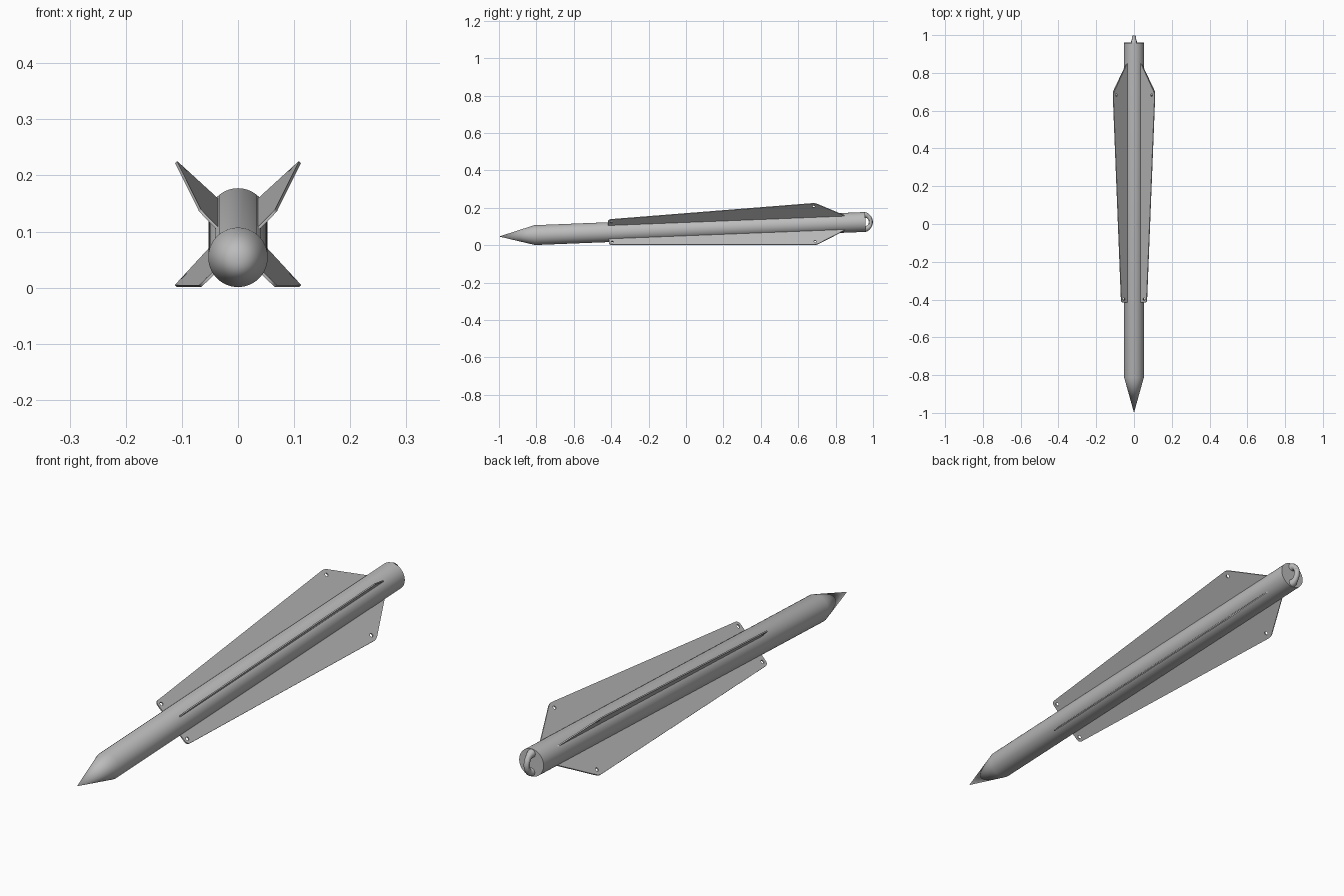
import bpy, bmesh, math
from mathutils import Matrix, Vector

cube = bpy.data.objects.get("Cube")
if cube:
    bpy.data.objects.remove(cube, do_unlink=True)

RADIUS = 0.053
TILT = Matrix.Translation((0, 0, 0.0862)) @ Matrix.Rotation(math.atan(0.0397), 4, 'X')

grey = bpy.data.materials.new("plain_grey")
grey.use_nodes = True
colour = (0.5, 0.5, 0.5, 1)
grey.diffuse_color = colour
grey.node_tree.nodes["Principled BSDF"].inputs["Base Color"].default_value = colour


def add_part(name, mesh, matrix):
    """Link a mesh as a named part, with smooth shading and sharp edges kept."""
    mesh.materials.clear()
    mesh.materials.append(grey)
    obj = bpy.data.objects.new(name, mesh)
    obj.matrix_world = matrix
    bpy.context.collection.objects.link(obj)
    bpy.ops.object.select_all(action='DESELECT')
    obj.select_set(True)
    bpy.context.view_layer.objects.active = obj
    bpy.ops.object.shade_smooth_by_angle(angle=math.radians(30))
    return obj


def curve_mesh(curve):
    """Turn a curve into a welded mesh."""
    helper = bpy.data.objects.new("curve_helper", curve)
    bpy.context.collection.objects.link(helper)
    graph = bpy.context.evaluated_depsgraph_get()
    mesh = bpy.data.meshes.new_from_object(helper.evaluated_get(graph))
    bpy.data.objects.remove(helper, do_unlink=True)
    bm = bmesh.new()
    bm.from_mesh(mesh)
    bmesh.ops.remove_doubles(bm, verts=bm.verts, dist=1e-5)
    bmesh.ops.recalc_face_normals(bm, faces=bm.faces)
    bm.to_mesh(mesh)
    bm.free()
    return mesh


def add_spline(curve, points, closed, radii=None):
    spline = curve.splines.new('POLY')
    spline.points.add(len(points) - 1)
    for i, p in enumerate(points):
        spline.points[i].co = (*p, 1)
        if radii:
            spline.points[i].radius = radii[i]
    spline.use_cyclic_u = closed


def rounded(corners, steps=6):
    """Outline from (x, y, rounding) corners, each eased by a quadratic arc."""
    points = []
    for i, (x, y, size) in enumerate(corners):
        here = Vector((x, y, 0))
        if not size:
            points.append(here)
            continue
        before = Vector((*corners[i - 1][:2], 0))
        after = Vector((*corners[(i + 1) % len(corners)][:2], 0))
        a = here + (before - here).normalized() * size
        b = here + (after - here).normalized() * size
        for k in range(steps + 1):
            t = k / steps
            points.append(a * (1 - t) ** 2 + here * 2 * t * (1 - t) + b * t * t)
    return points


# Body: pointed nose and straight tube, spun round the long axis
bm = bmesh.new()
profile = [(-1, 0), (-0.81, RADIUS), (0.96, RADIUS), (0.96, 0)]
verts = [bm.verts.new((r, y, 0)) for y, r in profile]
edges = [bm.edges.new(pair) for pair in zip(verts, verts[1:])]
bmesh.ops.spin(bm, geom=verts + edges, cent=(0, 0, 0), axis=(0, 1, 0),
               angle=math.tau, steps=64)
bmesh.ops.remove_doubles(bm, verts=bm.verts, dist=1e-5)
bmesh.ops.recalc_face_normals(bm, faces=bm.faces)
body = bpy.data.meshes.new("body")
bm.to_mesh(body)
bm.free()
add_part("body", body, TILT)

# Fin plate: rounded outline with two small holes
fin_curve = bpy.data.curves.new("fin_outline", 'CURVE')
fin_curve.dimensions = '2D'
fin_curve.fill_mode = 'BOTH'
fin_curve.extrude = 0.0025
add_spline(fin_curve, rounded([(-0.415, 0.045, 0), (-0.415, 0.095, 0.018),
                               (0.695, 0.157, 0.015), (0.865, 0.045, 0)]), True)
for cx, cy in [(-0.397, 0.077), (0.687, 0.134)]:
    ring = [Vector((cx + 0.007 * math.cos(a), cy + 0.007 * math.sin(a), 0))
            for a in (math.tau * k / 16 for k in range(16))]
    add_spline(fin_curve, ring, True)
fin = curve_mesh(fin_curve)

# Four fins set in a cross
names = ["upper_left_fin", "upper_right_fin", "lower_right_fin", "lower_left_fin"]
for i, name in enumerate(names):
    angle = math.pi / 4 + i * math.pi / 2
    along = Vector((0, 1, 0))
    out = Vector((math.cos(angle), 0, math.sin(angle)))
    frame = Matrix((along, out, along.cross(out))).transposed().to_4x4()
    add_part(name, fin.copy(), TILT @ frame)

# Tail loop: upright arch that thickens where it meets the body
loop_curve = bpy.data.curves.new("tail_loop_path", 'CURVE')
loop_curve.dimensions = '3D'
loop_curve.bevel_depth = 0.011
loop_curve.bevel_resolution = 4
loop_curve.use_fill_caps = True
angles = [math.pi * k / 32 for k in range(33)]
add_spline(loop_curve,
           [Vector((0, 0.957 + 0.032 * math.sin(a), 0.036 * math.cos(a))) for a in angles],
           False, [1 + 0.5 * abs(math.cos(a)) ** 8 for a in angles])
add_part("tail_loop", curve_mesh(loop_curve), TILT)
